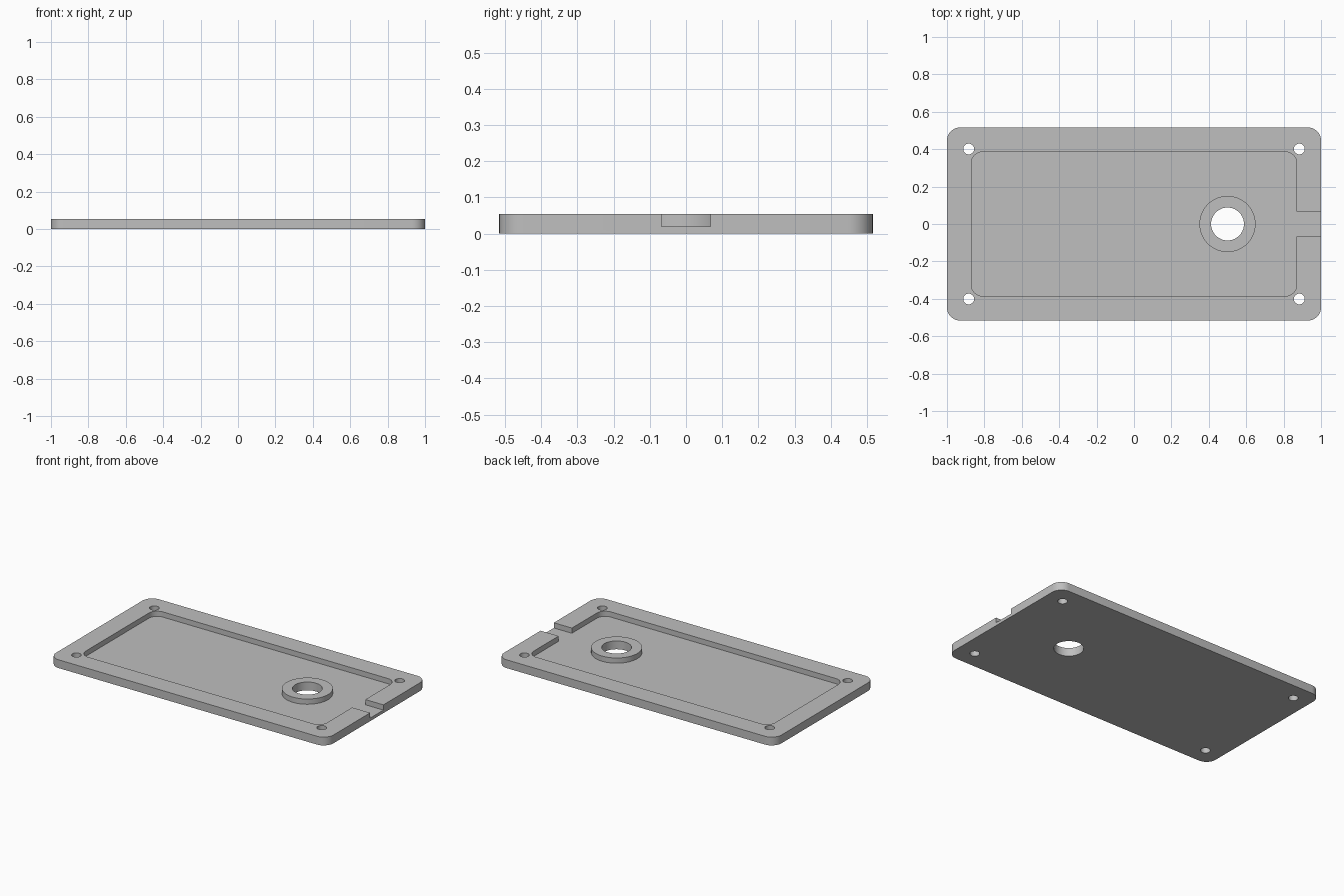
import bpy, bmesh
from math import sin, cos, pi, radians

cube = bpy.data.objects.get("Cube")
if cube:
    bpy.data.objects.remove(cube, do_unlink=True)

TOP, FLOOR = 0.054, 0.02      # rim height and recessed floor height
RING_X = 0.5

grey = bpy.data.materials.new("plain grey")
grey.use_nodes = True
colour = (0.52, 0.52, 0.52, 1)
grey.diffuse_color = colour
grey.node_tree.nodes["Principled BSDF"].inputs["Base Color"].default_value = colour


def rounded_rect(hx, hy, r, steps=10):
    """Counter-clockwise outline, starting and ending on the right side."""
    pts = []
    for i, (sx, sy) in enumerate([(1, 1), (-1, 1), (-1, -1), (1, -1)]):
        for k in range(steps + 1):
            a = (i + k / steps) * pi / 2
            pts.append((sx * (hx - r) + r * cos(a), sy * (hy - r) + r * sin(a)))
    return pts


def circle(x, y, r, n=48):
    return [(x + r * cos(2 * pi * k / n), y + r * sin(2 * pi * k / n)) for k in range(n)]


def prism(name, outline, z0, z1):
    bm = bmesh.new()
    base = bm.faces.new([bm.verts.new((x, y, z0)) for x, y in outline])
    out = bmesh.ops.extrude_face_region(bm, geom=[base])
    verts = [g for g in out["geom"] if isinstance(g, bmesh.types.BMVert)]
    bmesh.ops.translate(bm, verts=verts, vec=(0, 0, z1 - z0))
    bmesh.ops.recalc_face_normals(bm, faces=bm.faces)
    mesh = bpy.data.meshes.new(name)
    bm.to_mesh(mesh)
    bm.free()
    mesh.materials.append(grey)
    obj = bpy.data.objects.new(name, mesh)
    bpy.context.collection.objects.link(obj)
    return obj


def combine(target, tool, operation):
    """Apply a boolean and discard the tool."""
    bpy.context.view_layer.objects.active = target
    mod = target.modifiers.new(tool.name, "BOOLEAN")
    mod.operation, mod.solver, mod.object = operation, "EXACT", tool
    bpy.ops.object.modifier_apply(modifier=mod.name)
    bpy.data.objects.remove(tool, do_unlink=True)


# Base plate with rounded corners
plate = prism("cover_plate", rounded_rect(1, 0.516, 0.07), 0, TOP)

# Recess, with a notch running out through the right-hand rim
notch = [(0.87, -0.068), (1.1, -0.068), (1.1, 0.068), (0.87, 0.068)]
recess = rounded_rect(0.87, 0.385, 0.06) + notch
combine(plate, prism("recess_cutter", recess, FLOOR, 0.2), "DIFFERENCE")

# Raised collar around the large opening
combine(plate, prism("collar", circle(RING_X, 0, 0.15, 64), FLOOR / 2, TOP), "UNION")
combine(plate, prism("opening_cutter", circle(RING_X, 0, 0.088, 64), -0.1, 0.2), "DIFFERENCE")

# Corner screw holes
for sx in (-1, 1):
    for sy in (-1, 1):
        hole = circle(sx * 0.884, sy * 0.401, 0.029, 32)
        combine(plate, prism("screw_hole_cutter", hole, -0.1, 0.2), "DIFFERENCE")

# Smooth curved walls, keep edges crisp
bpy.ops.object.select_all(action="DESELECT")
plate.select_set(True)
bpy.context.view_layer.objects.active = plate
bpy.ops.object.shade_smooth_by_angle(angle=radians(30))
